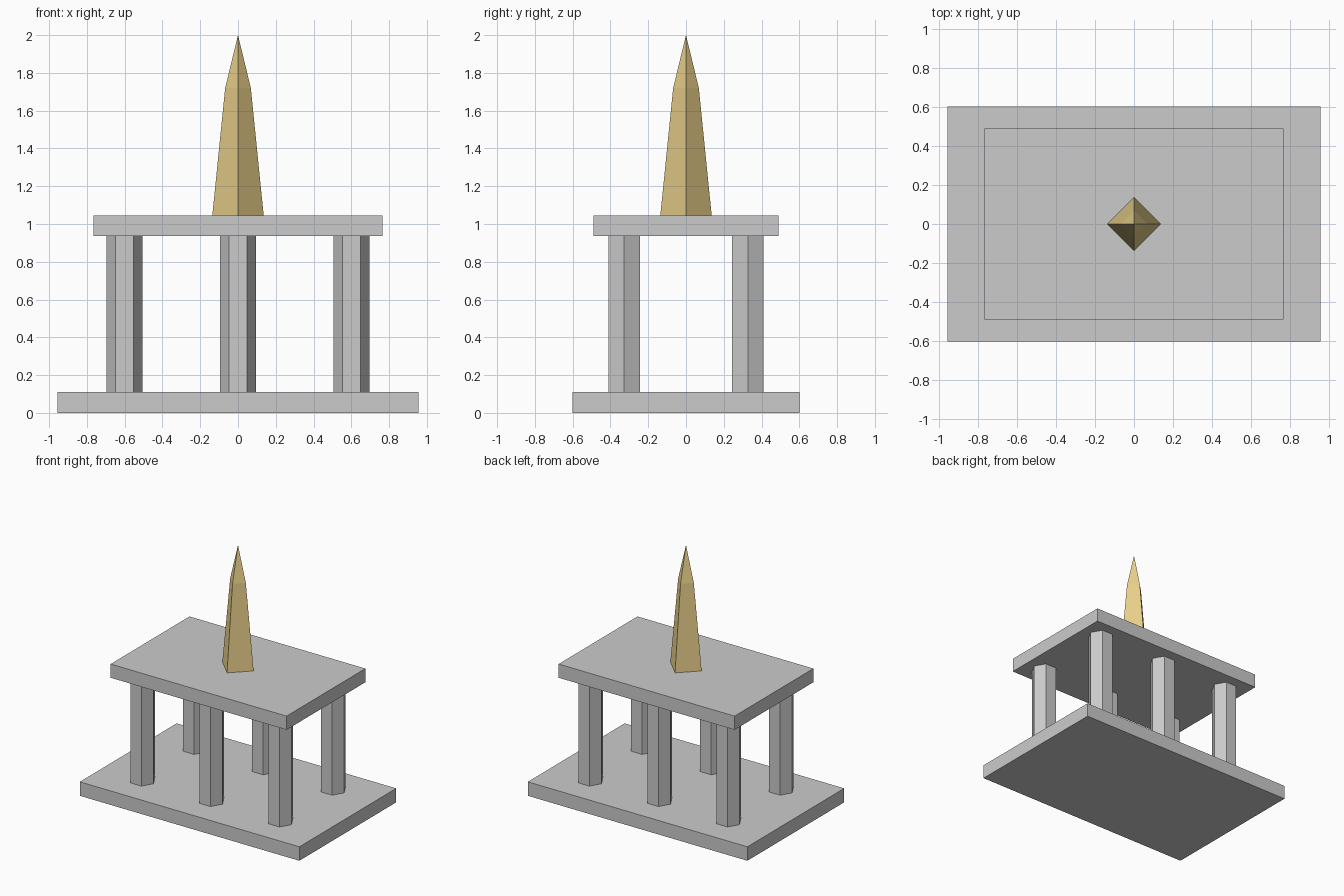
import bpy
import bmesh
import math

if "Cube" in bpy.data.objects:
    bpy.data.objects.remove(bpy.data.objects["Cube"])


def new_object(name, bm):
    bmesh.ops.recalc_face_normals(bm, faces=bm.faces)
    mesh = bpy.data.meshes.new(name)
    bm.to_mesh(mesh)
    bm.free()
    obj = bpy.data.objects.new(name, mesh)
    bpy.context.collection.objects.link(obj)
    return obj


def slab(name, half_x, half_y, z0, z1):
    bm = bmesh.new()
    bmesh.ops.create_cube(bm, size=1)
    for v in bm.verts:
        v.co = (v.co.x * 2 * half_x, v.co.y * 2 * half_y, z0 if v.co.z < 0 else z1)
    return new_object(name, bm)


def lathe(name, sides, profile, x=0, y=0):
    """Stack regular polygon rings (radius, z), corners on the x axis; radius 0 is a tip."""
    bm = bmesh.new()
    rings = []
    for r, z in profile:
        angles = [2 * math.pi * i / sides for i in range(sides if r else 1)]
        rings.append([bm.verts.new((x + r * math.cos(a), y + r * math.sin(a), z)) for a in angles])
    for low, high in zip(rings, rings[1:]):
        for i in range(sides):
            j = (i + 1) % sides
            top = [high[j], high[i]] if len(high) > 1 else [high[0]]
            bm.faces.new([low[i], low[j]] + top)
    for ring in (rings[0], rings[-1]):
        if len(ring) > 1:
            bm.faces.new(ring)
    return new_object(name, bm)


BASE_TOP, ROOF_BOTTOM, ROOF_TOP = 0.11, 0.937, 1.045

# Base and roof slabs
slab("base_slab", 0.956, 0.602, 0, BASE_TOP)
slab("roof_slab", 0.766, 0.49, ROOF_BOTTOM, ROOF_TOP)

# Two rows of three hexagonal columns
for row, y in (("front", -0.327), ("back", 0.327)):
    for side, x in (("left", -0.601), ("middle", 0), ("right", 0.601)):
        lathe(f"{row}_{side}_column", 6, [(0.095, BASE_TOP), (0.095, ROOF_BOTTOM)], x, y)

# Golden four-sided spire with a steeper tip
spire = lathe("spire", 4, [(0.136, ROOF_TOP), (0.068, 1.72), (0, 2)])
gold = bpy.data.materials.new("gold")
gold.diffuse_color = (0.8, 0.62, 0.25, 1)
gold.use_nodes = True
gold.node_tree.nodes["Principled BSDF"].inputs["Base Color"].default_value = gold.diffuse_color
spire.data.materials.append(gold)
